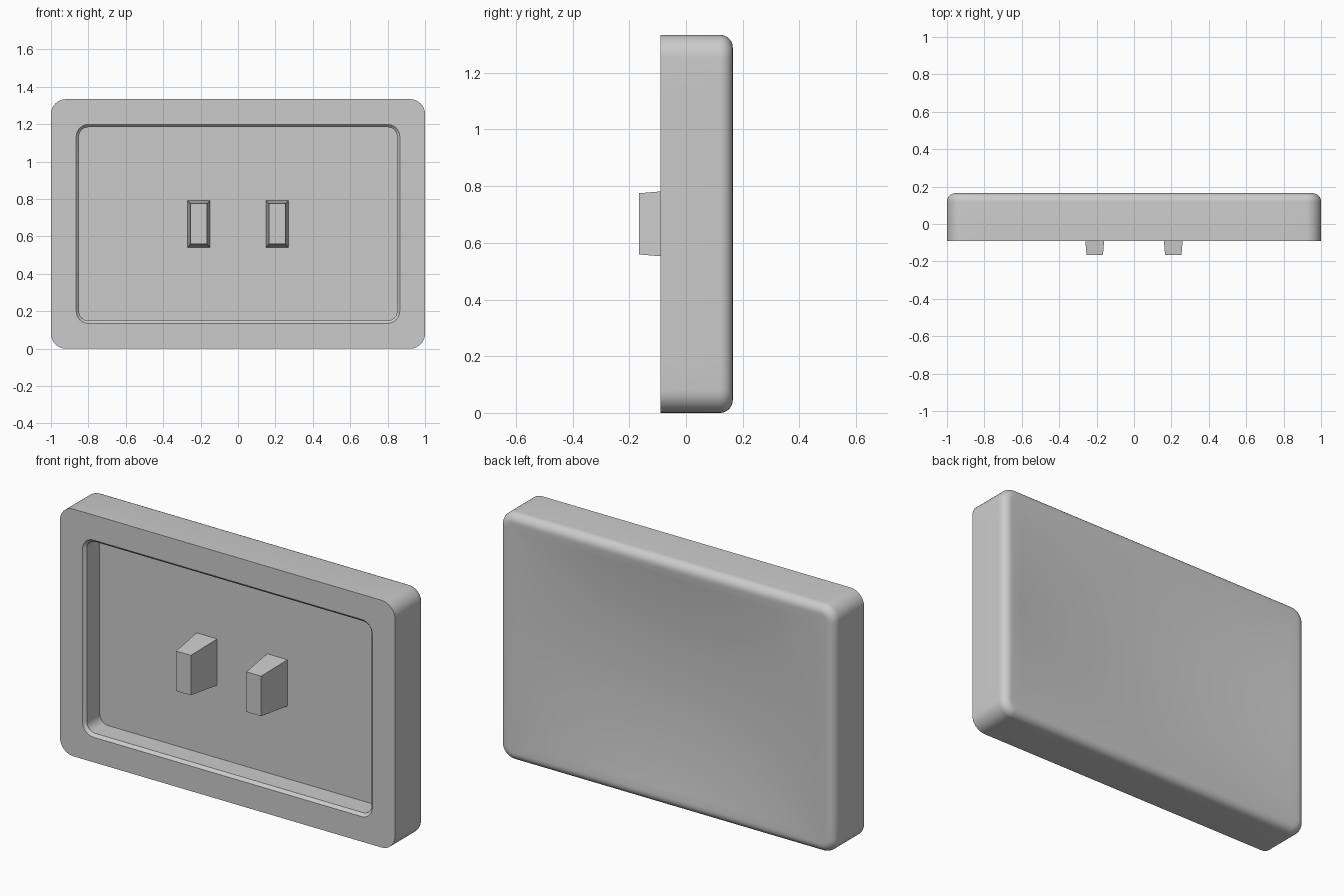
import bpy, bmesh, math

cube = bpy.data.objects.get("Cube")
if cube:
    bpy.data.objects.remove(cube, do_unlink=True)

HX, HZ = 1.0, 0.667              # half width and half height
FRONT, BACK, FLOOR = -0.09, 0.165, 0.035
FILLET, DISH = 0.045, 0.045

grey = bpy.data.materials.new("plain grey")
grey.use_nodes = True
grey.diffuse_color = (0.6, 0.6, 0.6, 1)
grey.node_tree.nodes["Principled BSDF"].inputs["Base Color"].default_value = (0.6, 0.6, 0.6, 1)


def outline(hx, hz, r, arc=8, straight=10):
    """Rounded rectangle as (x, z) points around the origin."""
    corners = [(1, 1), (-1, 1), (-1, -1), (1, -1)]
    pts = []
    for i, (sx, sz) in enumerate(corners):
        for k in range(arc + 1):
            a = math.pi / 2 * (i + k / arc)
            pts.append((sx * (hx - r) + r * math.cos(a), sz * (hz - r) + r * math.sin(a)))
        # points along the straight edge to the next corner
        nx, nz = corners[(i + 1) % 4]
        a = math.pi / 2 * (i + 1)
        end = (nx * (hx - r) + r * math.cos(a), nz * (hz - r) + r * math.sin(a))
        px, pz = pts[-1]
        for k in range(1, straight):
            t = k / straight
            pts.append((px + (end[0] - px) * t, pz + (end[1] - pz) * t))
    return pts


def finish(bm, name, smooth):
    bmesh.ops.recalc_face_normals(bm, faces=bm.faces)
    mesh = bpy.data.meshes.new(name)
    bm.to_mesh(mesh)
    bm.free()
    mesh.materials.append(grey)
    obj = bpy.data.objects.new(name, mesh)
    bpy.context.collection.objects.link(obj)
    if smooth:
        bpy.ops.object.select_all(action='DESELECT')
        obj.select_set(True)
        bpy.context.view_layer.objects.active = obj
        bpy.ops.object.shade_smooth_by_angle(angle=math.radians(30))
    return obj


# Cap body: rings run from the recess floor, round the rim, to the dished back
bm = bmesh.new()
rings = []


def add_ring(points, depth):
    rings.append([bm.verts.new((x, depth(x, z), z + HZ)) for x, z in points])


def inset_ring(hx, hz, r, y):
    add_ring(outline(hx, hz, r), lambda x, z: y)


inset_ring(0.85, 0.517, 0.05, FLOOR)             # recess floor
inset_ring(0.85, 0.517, 0.05, FRONT + 0.015)     # recess wall
inset_ring(0.865, 0.532, 0.065, FRONT)           # chamfered lip
inset_ring(HX, HZ, 0.08, FRONT)                  # flat front frame
for k in range(9):                               # side wall and back fillet
    a = math.pi / 2 * k / 8
    d = FILLET * (1 - math.cos(a))
    inset_ring(HX - d, HZ - d, 0.08 - d, BACK - FILLET + FILLET * math.sin(a))

# Shallow dish pressed into the back
bx, bz = HX - FILLET - 0.01, HZ - FILLET - 0.01
rim = outline(bx, bz, 0.03)


def dish(x, z):
    return BACK - DISH * (1 - (x / bx) ** 2) * (1 - (z / bz) ** 2)


STEPS = 16
for k in range(STEPS):
    s = 1 - k / STEPS
    add_ring([(x * s, z * s) for x, z in rim], dish)

n = len(rim)
for a, b in zip(rings, rings[1:]):
    for i in range(n):
        j = (i + 1) % n
        bm.faces.new((a[i], a[j], b[j], b[i]))
bm.faces.new(rings[0])
centre = bm.verts.new((0, dish(0, 0), HZ))
for i in range(n):
    bm.faces.new((rings[-1][i], rings[-1][(i + 1) % n], centre))
finish(bm, "cap_body", True)

# Two tapered mounting pegs on the recess floor
for side, name in ((1, "left_peg"), (-1, "right_peg")):
    bm = bmesh.new()
    bmesh.ops.create_cube(bm, size=2)
    for v in bm.verts:
        tip = v.co.y < 0
        hx, hz = (0.044, 0.108) if tip else (0.061, 0.125)
        v.co = (side * 0.21 + v.co.x * hx, -BACK if tip else FLOOR + 0.002, HZ + v.co.z * hz)
    finish(bm, name, False)
